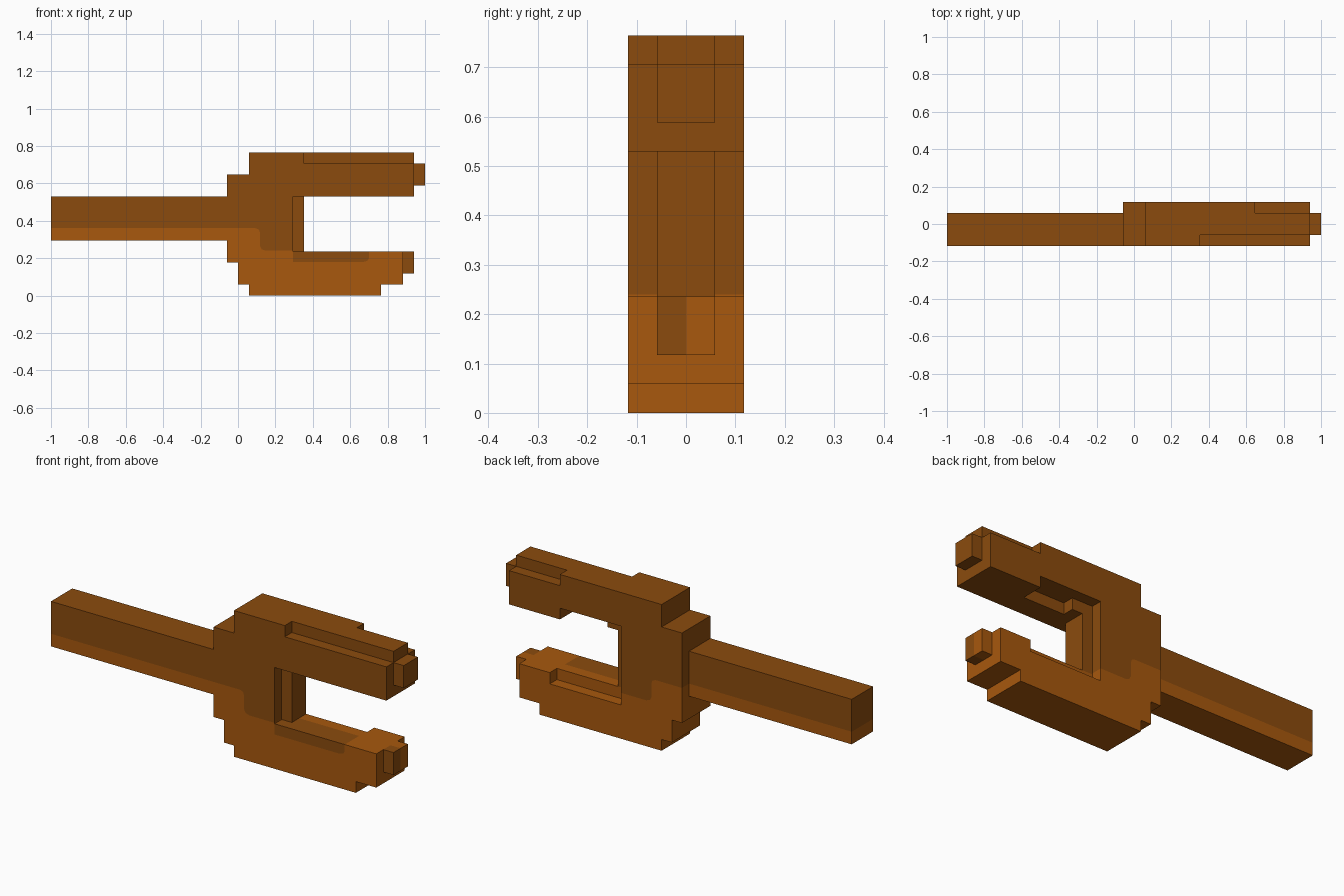
import bpy
import bmesh

if "Cube" in bpy.data.objects:
    bpy.data.objects.remove(bpy.data.objects["Cube"], do_unlink=True)

U = 1 / 17  # one block unit


def linear(c):
    c /= 255
    return c / 12.92 if c <= 0.04045 else ((c + 0.055) / 1.055) ** 2.4


def material(name, rgb):
    m = bpy.data.materials.new(name)
    col = (*[linear(c) for c in rgb], 1)
    m.use_nodes = True
    bsdf = m.node_tree.nodes["Principled BSDF"]
    bsdf.inputs["Base Color"].default_value = col
    bsdf.inputs["Roughness"].default_value = 0.8
    m.diffuse_color = col
    return m


DARK, LIGHT = 0, 1
MATS = [material("dark brown", (139, 75, 13)), material("orange brown", (168, 88, 13))]


def rect(x0, x1, z0, z1):
    return [(x0, z0), (x1, z0), (x1, z1), (x0, z1)]


def part(name, *layers):
    """Each layer is (side profile in x and z, y start, y end, colour)."""
    bm = bmesh.new()
    for profile, y0, y1, colour in layers:
        face = bm.faces.new([bm.verts.new((x * U, y0 * U, z * U)) for x, z in profile])
        ext = bmesh.ops.extrude_face_region(bm, geom=[face], use_keep_orig=True)
        top = [g for g in ext["geom"] if isinstance(g, bmesh.types.BMVert)]
        bmesh.ops.translate(bm, verts=top, vec=(0, (y1 - y0) * U, 0))
        for f in {f for v in list(face.verts) + top for f in v.link_faces}:
            f.material_index = colour
    bmesh.ops.recalc_face_normals(bm, faces=bm.faces[:])
    me = bpy.data.meshes.new(name)
    bm.to_mesh(me)
    bm.free()
    for m in MATS:
        me.materials.append(m)
    ob = bpy.data.objects.new(name, me)
    bpy.context.collection.objects.link(ob)
    return ob


SEAM = 6.12  # height where the two browns meet on the handle

# Handle, lighter along its lower edge
part("handle",
     (rect(-17, -1, SEAM, 9), -2, 1, DARK),
     (rect(-17, -1, 5, SEAM), -2, 1, LIGHT))

# Head block, split along a rounded colour seam
seam = [(-1, SEAM), (1.6, SEAM), (1.9, 6), (2, 5.7), (2, 4.5), (2.15, 4.2), (2.5, 4.08), (5, 4.08)]
part("head",
     (seam + [(5, 13), (1, 13), (1, 11), (-1, 11)], -2, 2, DARK),
     (seam + [(5, 0), (1, 0), (1, 1), (0, 1), (0, 3), (-1, 3)], -2, 2, LIGHT))

# Narrow strip at the back of the jaw opening
part("throat_strip", (rect(5, 6, 4, 9), -1, 1, DARK))

# Upper jaw in four layers, with stepped edges at the top and underside
part("upper_jaw",
     ([(5, 9), (16, 9), (16, 12), (6, 12), (6, 13), (5, 13)], -2, -1, DARK),
     (rect(5, 16, 9, 13), -1, 0, DARK),
     ([(5, 9), (7, 9), (7, 10), (11, 10), (11, 9), (16, 9), (16, 13), (5, 13)], 0, 1, DARK),
     ([(5, 10), (11, 10), (11, 9), (16, 9), (16, 12), (11, 12), (11, 13), (5, 13)], 1, 2, DARK))
part("upper_jaw_tip", (rect(16, 17, 10, 12), -1, 1, DARK))

# Lower jaw with a dark rounded patch in front and a ledge behind
base = [(5, 0), (13, 0), (13, 1), (15, 1), (15, 4)]
patch = [(11.9, 4), (11.9, 3.4), (11.75, 3.15), (11.4, 3.05), (5, 3.05)]
part("lower_jaw",
     (base + patch, -2, 0, LIGHT),
     (patch + [(5, 4)], -2, 0, DARK),
     (base + [(5, 4)], 0, 1, LIGHT),
     (base + [(12, 4), (12, 3), (5, 3)], 1, 2, LIGHT))
part("lower_jaw_tip",
     (rect(15, 16, 2, 4), -1, 0, DARK),
     (rect(15, 16, 2, 4), 0, 1, LIGHT))
